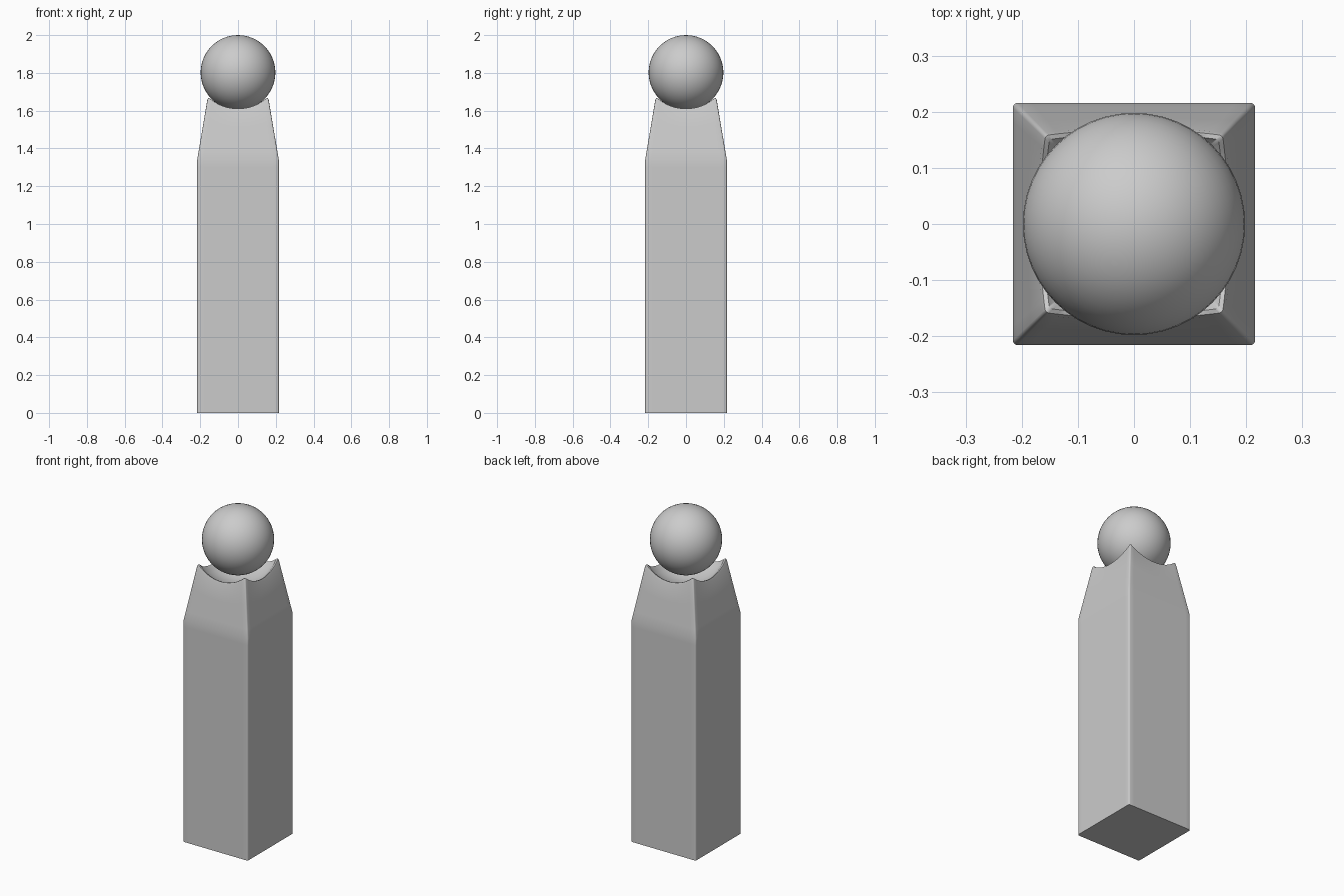
import bpy, bmesh, math

if "Cube" in bpy.data.objects:
    bpy.data.objects.remove(bpy.data.objects["Cube"])

HALF, TIP, SHOULDER, TOP = 0.216, 0.16, 1.34, 1.672   # post profile
CUP_Z, CUP_R = 1.825, 0.274                           # hollow in the top


def unit_square(side=16, arc=3, r=0.04):
    """Outline of a square of half-width 1 with small rounded corners."""
    pts = []
    for k in range(4):
        a = k * math.pi / 2
        c, s = math.cos(a), math.sin(a)
        run = [(1, -(1 - r) + 2 * (1 - r) * i / side) for i in range(side + 1)]
        run += [(1 - r + r * math.cos(i / arc * math.pi / 2),
                 1 - r + r * math.sin(i / arc * math.pi / 2)) for i in range(1, arc)]
        pts += [(x * c - y * s, x * s + y * c) for x, y in run]
    return pts


def half_width(z):
    t = max(0, (z - SHOULDER) / (TOP - SHOULDER))
    return HALF + (TIP - HALF) * t


def cup_height(r):
    return CUP_Z - math.sqrt(CUP_R ** 2 - r * r)


def rim_point(x, y):
    """Where the tapered side meets the spherical hollow."""
    z = 1.63
    for _ in range(40):
        w = half_width(z)
        z = 0.5 * z + 0.5 * cup_height(min(math.hypot(x, y) * w, CUP_R * 0.95))
    w = half_width(z)
    return x * w, y * w, z


# Post: outside loops, rounded rim, then the hollow
outline = unit_square()
rim = [rim_point(x, y) for x, y in outline]
loops = [[(x * half_width(z), y * half_width(z), z) for x, y in outline]
         for z in (0, 0.45, 0.9, 1.3, SHOULDER, 1.39)]
for t in (0.5, 0.96):
    loop = []
    for (x, y), p in zip(outline, rim):
        z = 1.39 + (p[2] - 1.39) * t
        loop.append((x * half_width(z), y * half_width(z), z))
    loops.append(loop)
for s, dz in ((0.985, 0), (0.94, -0.003)):
    loops.append([(x * s, y * s, z + dz) for x, y, z in rim])
for s in (0.87, 0.75, 0.6, 0.4, 0.2):
    loops.append([(x * s, y * s, cup_height(math.hypot(x, y) * s)) for x, y, z in rim])

bm = bmesh.new()
rings = [[bm.verts.new(p) for p in loop] for loop in loops]
n = len(outline)
for a, b in zip(rings, rings[1:]):
    for i in range(n):
        j = (i + 1) % n
        bm.faces.new((a[i], a[j], b[j], b[i]))
bm.faces.new(rings[0][::-1])
centre = bm.verts.new((0, 0, CUP_Z - CUP_R))
for i in range(n):
    bm.faces.new((rings[-1][i], rings[-1][(i + 1) % n], centre))
bmesh.ops.recalc_face_normals(bm, faces=bm.faces)
mesh = bpy.data.meshes.new("post")
bm.to_mesh(mesh)
bm.free()
post = bpy.data.objects.new("post", mesh)
bpy.context.collection.objects.link(post)
bpy.context.view_layer.objects.active = post
post.select_set(True)
bpy.ops.object.shade_smooth_by_angle(angle=math.radians(50))
post.select_set(False)

# Ball hovering in the hollow
bpy.ops.mesh.primitive_uv_sphere_add(segments=48, ring_count=24, radius=0.198,
                                     location=(0, 0, 1.802))
ball = bpy.context.object
ball.name = "ball"
bpy.ops.object.shade_smooth()
